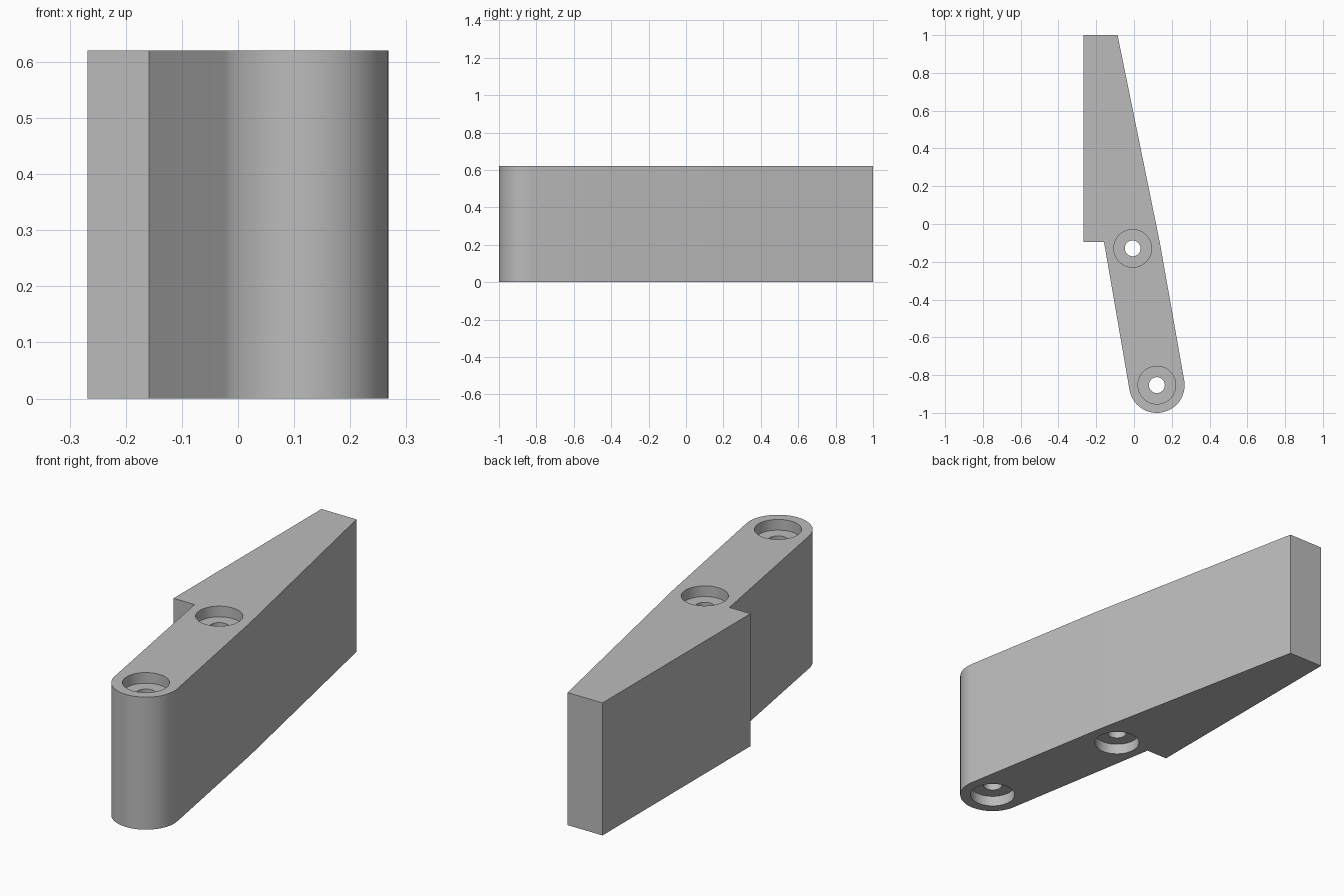
import bpy
import bmesh
from math import sin, cos, pi, radians
from mathutils import Vector

HEIGHT = 0.62
END = Vector((0.121, -0.853))     # centre of rounded end and its hole
MID = Vector((-0.007, -0.129))    # centre of the middle hole
END_R = 0.147
BORE_R, HOLE_R, BORE_DEPTH = 0.1, 0.042, 0.05

cube = bpy.data.objects.get("Cube")
if cube:
    bpy.data.objects.remove(cube, do_unlink=True)

grey = bpy.data.materials.new("plain_grey")
grey.use_nodes = True
grey.diffuse_color = (0.5, 0.5, 0.5, 1)
grey.node_tree.nodes["Principled BSDF"].inputs["Base Color"].default_value = (0.5, 0.5, 0.5, 1)


def make_object(name, bm):
    bmesh.ops.recalc_face_normals(bm, faces=bm.faces)
    mesh = bpy.data.meshes.new(name)
    bm.to_mesh(mesh)
    bm.free()
    mesh.materials.append(grey)
    obj = bpy.data.objects.new(name, mesh)
    bpy.context.collection.objects.link(obj)
    return obj


def arm_body():
    # Outline: wedge block, slanted arm and a semicircular end
    tilt = radians(10)
    outline = [(-0.268, 1), (-0.268, -0.094), (-0.159, -0.094)]
    for i in range(33):
        a = pi + tilt + pi * i / 32
        outline.append((END.x + END_R * cos(a), END.y + END_R * sin(a)))
    outline += [(MID.x + END_R * cos(tilt), MID.y + END_R * sin(tilt)), (-0.087, 1)]
    bm = bmesh.new()
    face = bm.faces.new([bm.verts.new((x, y, 0)) for x, y in outline])
    top = bmesh.ops.extrude_face_region(bm, geom=[face])["geom"]
    bmesh.ops.translate(bm, vec=(0, 0, HEIGHT),
                        verts=[v for v in top if isinstance(v, bmesh.types.BMVert)])
    return make_object("slanted_arm", bm)


def stepped_cutter(name, centre, sides=48):
    # Through hole with a counterbore at both ends
    steps = [(BORE_R, -0.05), (BORE_R, BORE_DEPTH), (HOLE_R, BORE_DEPTH),
             (HOLE_R, HEIGHT - BORE_DEPTH), (BORE_R, HEIGHT - BORE_DEPTH),
             (BORE_R, HEIGHT + 0.05)]
    bm = bmesh.new()
    rings = [[bm.verts.new((centre.x + r * cos(2 * pi * i / sides),
                            centre.y + r * sin(2 * pi * i / sides), z))
              for i in range(sides)] for r, z in steps]
    for low, high in zip(rings, rings[1:]):
        for i in range(sides):
            j = (i + 1) % sides
            bm.faces.new((low[i], low[j], high[j], high[i]))
    bm.faces.new(rings[0])
    bm.faces.new(rings[-1])
    return make_object(name, bm)


arm = arm_body()
bpy.context.view_layer.objects.active = arm
arm.select_set(True)

# Cut both holes, then drop the cutters
for name, centre in (("end_hole_cutter", END), ("middle_hole_cutter", MID)):
    cutter = stepped_cutter(name, centre)
    cutter.hide_render = True
    mod = arm.modifiers.new(name, "BOOLEAN")
    mod.operation = "DIFFERENCE"
    mod.solver = "EXACT"
    mod.object = cutter
    bpy.ops.object.modifier_apply(modifier=mod.name)
    bpy.data.objects.remove(cutter, do_unlink=True)

bpy.ops.object.select_all(action="DESELECT")
arm.select_set(True)
bpy.ops.object.shade_smooth_by_angle(angle=radians(30))
